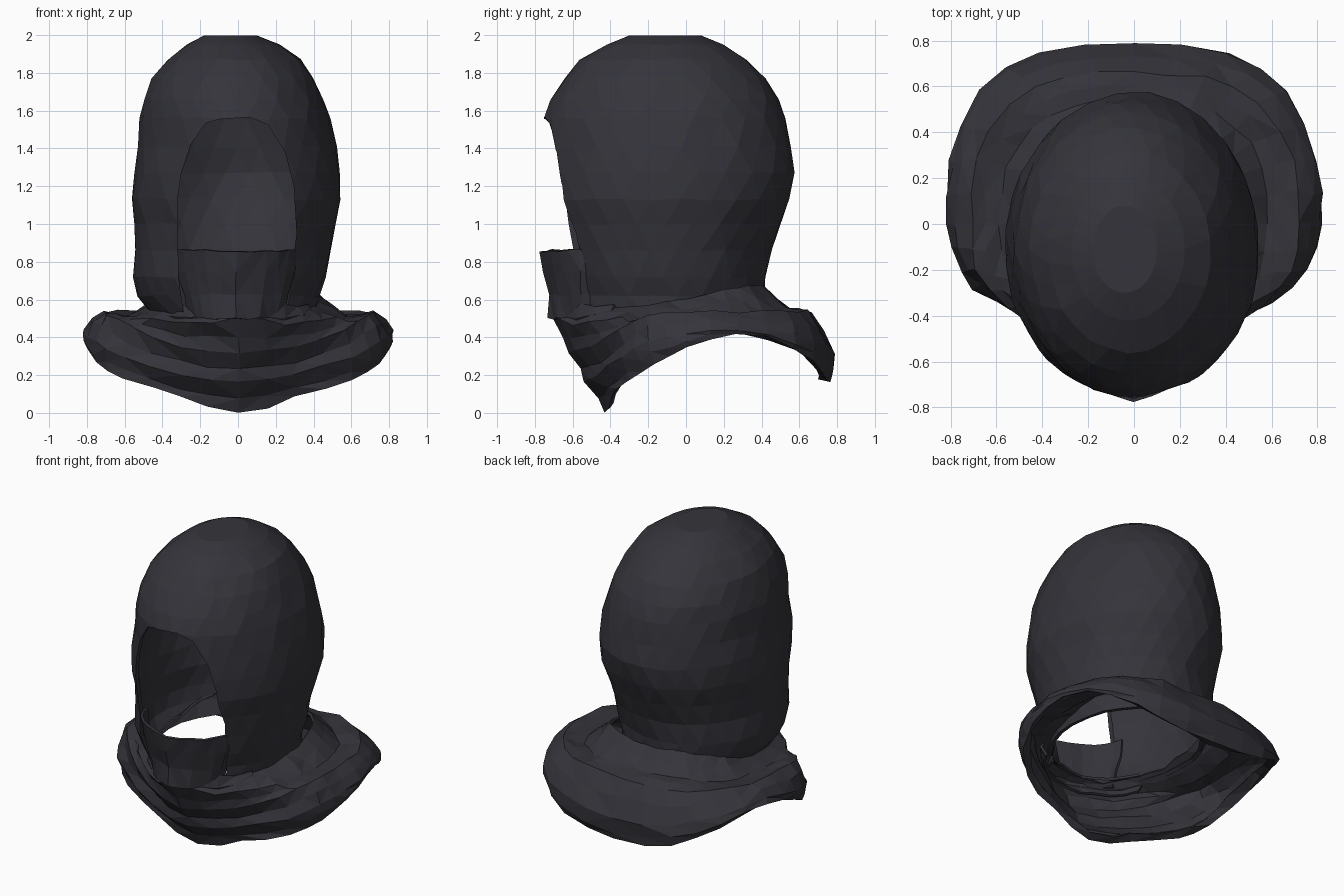
import bpy, bmesh, math, random
from mathutils import Vector

random.seed(4)
cube = bpy.data.objects.get("Cube")
if cube:
    bpy.data.objects.remove(cube)

cloth = bpy.data.materials.new("dark slate cloth")
cloth.use_nodes = True
colour = (0.034, 0.034, 0.043, 1)
cloth.diffuse_color = colour
cloth.node_tree.nodes["Principled BSDF"].inputs["Base Color"].default_value = colour


def blend(points, steps, closed):
    """Smooth curve through the points, with extra points in between."""
    n = len(points)
    pick = (lambda i: points[i % n]) if closed else (lambda i: points[max(0, min(n - 1, i))])
    out = []
    for i in range(n if closed else n - 1):
        a, b, c, d = (pick(i + k) for k in (-1, 0, 1, 2))
        for s in range(steps):
            t = s / steps
            out.append(b + (c - a) * t / 2 + (a * 2 - b * 5 + c * 4 - d) * t * t / 2
                       + (b * 3 - a - c * 3 + d) * t ** 3 / 2)
    if not closed:
        out.append(points[-1].copy())
    return out


def loft(name, rings, closed=False, cap=False, jitter=0.006, thick=0.016, offset=0):
    """Skin a stack of rings into a thin, slightly crumpled cloth shell."""
    bm = bmesh.new()
    rows = [[bm.verts.new(p) for p in ring] for ring in rings]
    for low, high in zip(rows, rows[1:]):
        n = len(low)
        for i in range(n if closed else n - 1):
            j = (i + 1) % n
            bm.faces.new((low[i], low[j], high[j], high[i]))
    if cap:
        bm.faces.new(rows[0])
    for v in bm.verts:
        if v.co.z < 1.9:
            v.co += Vector([random.uniform(-jitter, jitter) for _ in range(3)])
    bmesh.ops.recalc_face_normals(bm, faces=bm.faces)
    bmesh.ops.triangulate(bm, faces=bm.faces)
    mesh = bpy.data.meshes.new(name)
    bm.to_mesh(mesh)
    bm.free()
    mesh.materials.append(cloth)
    obj = bpy.data.objects.new(name, mesh)
    bpy.context.collection.objects.link(obj)
    solid = obj.modifiers.new("thickness", "SOLIDIFY")
    solid.thickness = thick
    solid.offset = offset
    return obj


# Hood: height, right edge, left edge, front, back
hood_rows = [
    (1.998, -.18, .10, -.30, .08),
    (1.95, -.27, .22, -.42, .20),
    (1.87, -.37, .33, -.56, .32),
    (1.77, -.45, .40, -.65, .42),
    (1.66, -.49, .45, -.72, .49),
    (1.56, -.515, .485, -.755, .53),
    (1.41, -.53, .52, -.76, .555),
    (1.27, -.55, .54, -.77, .575),
    (1.13, -.56, .545, -.76, .55),
    (1.0, -.54, .515, -.73, .505),
    (.86, -.54, .49, -.70, .45),
    (.72, -.555, .465, -.67, .425),
    (.62, -.53, .43, -.64, .42),
    (.52, -.46, .42, -.63, .43),
]
rings = []
for r, (z, right, left, front, back) in enumerate(hood_rows):
    half, mid = (left - right) / 2 * 1.006, (left + right) / 2
    deep, cy = (back - front) / 2, (back + front) / 2
    ring = []
    for i in range(26):
        a = 2 * math.pi * (i + r % 2 / 2) / 26
        ring.append(Vector((mid + half * math.sin(a), cy - deep * math.cos(a), z)))
    rings.append(ring)
hood = loft("hood", rings, closed=True, cap=True, thick=0.025, offset=-1)

# Face opening: an arched cutter through the front of the hood
arch = [(-.27, .4), (-.315, .72), (-.32, 1.13), (-.3, 1.27), (-.25, 1.42), (-.17, 1.535),
        (-.1, 1.555), (.06, 1.565), (.16, 1.525), (.25, 1.38), (.295, 1.2), (.31, .95),
        (.28, .72), (.25, .4)]
bm = bmesh.new()
face = bm.faces.new([bm.verts.new((x, -1, z)) for x, z in arch])
pushed = bmesh.ops.extrude_face_region(bm, geom=[face])["geom"]
for v in pushed:
    if isinstance(v, bmesh.types.BMVert):
        v.co.y = -.2
bmesh.ops.recalc_face_normals(bm, faces=bm.faces)
mesh = bpy.data.meshes.new("face_cutter")
bm.to_mesh(mesh)
bm.free()
mesh.materials.append(cloth)
cutter = bpy.data.objects.new("face_cutter", mesh)
bpy.context.collection.objects.link(cutter)
cutter.hide_render = True
cutter.display_type = "WIRE"
cut = hood.modifiers.new("face opening", "BOOLEAN")
cut.object = cutter
cut.operation = "DIFFERENCE"
cut.solver = "EXACT"

# Chin wrap: height, half width, front of the centre fold, depth of its sides
chin = []
for z, wide, front, sides in ((.86, .32, -.775, -.50), (.75, .31, -.745, -.50),
                              (.63, .27, -.72, -.50), (.5, .24, -.72, -.50)):
    row = []
    for i in range(13):
        u = i / 6 - 1
        pleat = .014 * (i % 2) * (1 - abs(u))
        row.append(Vector((wide * math.sin(u * math.pi / 2) - .01,
                           front + pleat + (sides - front) * abs(u) ** 1.4, z)))
    chin.append(row)
loft("chin_wrap", chin, jitter=0.007)

# Shoulder cape: half outlines from front to back, from the neck to the hem
neck = [(0, -.60, .55), (.22, -.54, .53), (.35, -.37, .55), (.41, -.2, .57), (.425, 0, .6),
        (.4, .2, .64), (.31, .33, .66), (.18, .4, .67), (0, .42, .66)]
shoulder = [(0, -.69, .5), (.25, -.58, .47), (.45, -.41, .49), (.55, -.24, .5), (.58, 0, .5),
            (.55, .25, .505), (.44, .42, .53), (.25, .52, .54), (0, .54, .54)]
ridge = [(0, -.61, .32), (.3, -.5, .35), (.55, -.35, .44), (.68, -.2, .51), (.71, 0, .525),
         (.69, .28, .53), (.54, .52, .53), (.3, .64, .53), (0, .65, .53)]
outer = [(0, -.53, .18), (.3, -.45, .21), (.6, -.33, .3), (.755, -.2, .38), (.805, 0, .42),
         (.79, .27, .46), (.66, .57, .41), (.4, .735, .35), (0, .77, .3)]
hem = [(0, -.42, .01), (.3, -.40, .09), (.6, -.3, .18), (.75, -.17, .27), (.795, 0, .36),
       (.78, .27, .43), (.65, .57, .35), (.4, .73, .22), (0, .755, .16)]
outlines = []
for half in (neck, shoulder, ridge, outer, hem):
    full = half + [(-x, y, z) for x, y, z in half[-2:0:-1]]
    outlines.append(blend([Vector(p) for p in full], 2, True))
profiles = [blend(list(column), 2, False) for column in zip(*outlines)]

# Gathered folds across the chest, fading towards the shoulders
for column in profiles:
    for k, p in enumerate(column):
        if 1 < k < len(column) - 1:
            weight = max(0, min(1, (-p.y - .15) / .25))
            p.y += weight * (.022 if k % 2 else -.008)
            p.z -= weight * (.01 if k % 2 else 0)

# Hem turned under along the lower edge
for column in profiles:
    tip = column[-1]
    column.append(Vector((tip.x * .95, tip.y * .94, tip.z + .03)))
loft("shoulder_cape", list(zip(*profiles)), closed=True, jitter=0.011)

# Loose fold of cloth lying in front of the neck
fold = []
for scale, z in ((.9, .55), (1.0, .56), (1.04, .51), (.98, .45)):
    row = []
    for i in range(11):
        a = math.radians(-55 + 11 * i)
        row.append(Vector((.46 * scale * math.sin(a), -.06 - .58 * scale * math.cos(a), z)))
    fold.append(row)
loft("neck_fold", fold, jitter=0.014)
